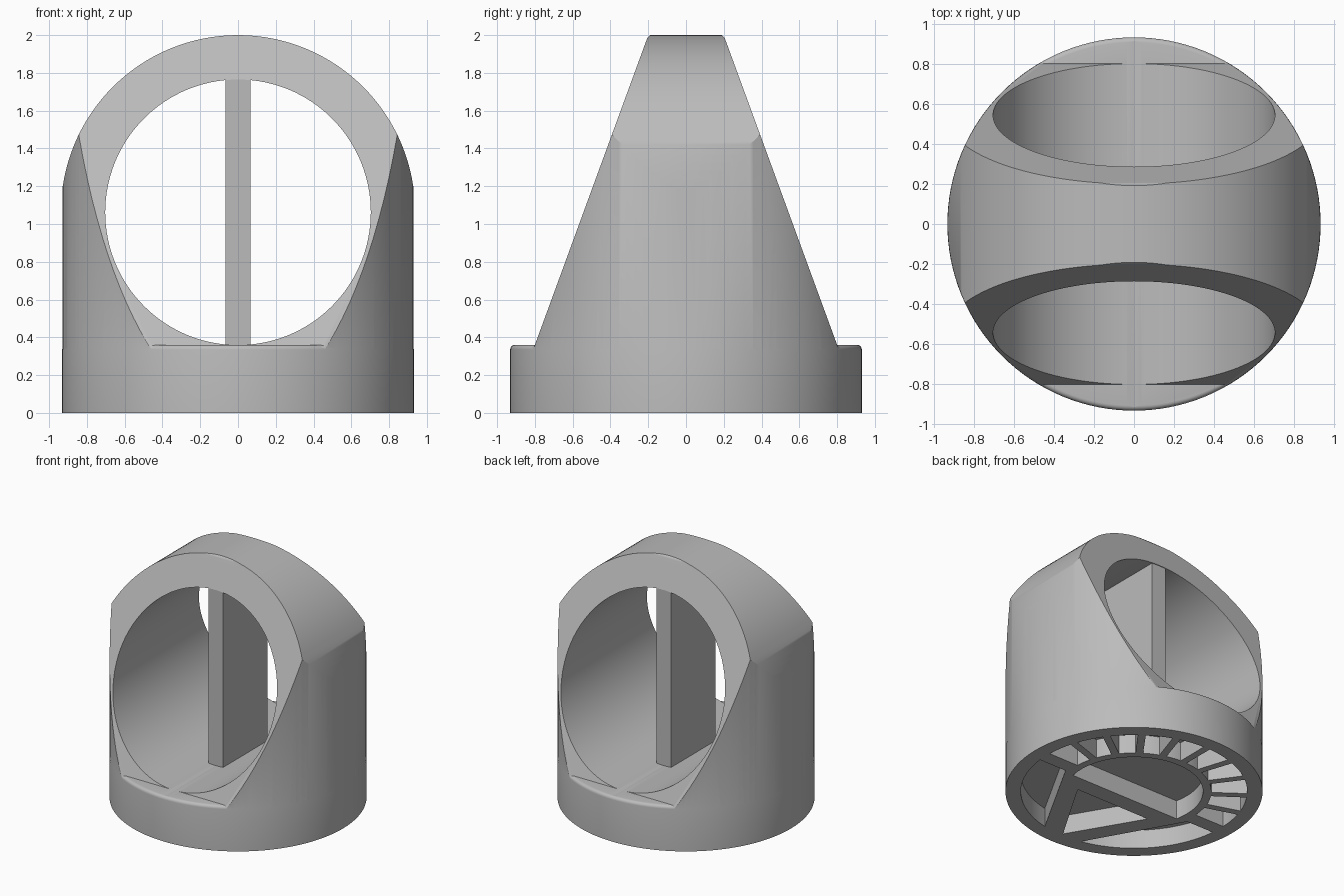
import bpy, bmesh
from math import sin, cos, radians, sqrt
from mathutils import Vector

cube = bpy.data.objects.get("Cube")
if cube:
    bpy.data.objects.remove(cube, do_unlink=True)

grey = bpy.data.materials.new("plain grey")
grey.use_nodes = True
grey.diffuse_color = (0.5, 0.5, 0.5, 1)
grey.node_tree.nodes["Principled BSDF"].inputs["Base Color"].default_value = (0.5, 0.5, 0.5, 1)

R = 0.93          # barrel radius
HOLE_Z = 1.062    # height of the tunnel axis


def arc(r, start, end, n, cx=0, cy=0):
    """Points along an arc, angles in degrees."""
    step = (end - start) / n
    return [(cx + r * cos(radians(start + i * step)),
             cy + r * sin(radians(start + i * step))) for i in range(n + 1)]


def circle(r, n, cx=0, cy=0):
    return arc(r, 0, 360, n, cx, cy)[:-1]


def prism(name, pts, axis, lo, hi):
    """Extrude a closed 2D profile along one axis."""
    place = {"x": lambda a, b, h: (h, a, b),
             "y": lambda a, b, h: (a, h, b),
             "z": lambda a, b, h: (a, b, h)}[axis]
    bm = bmesh.new()
    face = bm.faces.new([bm.verts.new(place(a, b, lo)) for a, b in pts])
    new = bmesh.ops.extrude_face_region(bm, geom=[face])["geom"]
    verts = [g for g in new if isinstance(g, bmesh.types.BMVert)]
    bmesh.ops.translate(bm, verts=verts, vec=Vector(place(0, 0, hi - lo)))
    return finish(name, bm)


def finish(name, bm):
    bmesh.ops.recalc_face_normals(bm, faces=bm.faces)
    mesh = bpy.data.meshes.new(name)
    bm.to_mesh(mesh)
    bm.free()
    mesh.materials.append(grey)
    obj = bpy.data.objects.new(name, mesh)
    bpy.context.collection.objects.link(obj)
    return obj


def combine(obj, tool, operation):
    """Apply a boolean and discard the tool."""
    mod = obj.modifiers.new(operation, "BOOLEAN")
    mod.operation, mod.object, mod.solver = operation, tool, "EXACT"
    bpy.context.view_layer.objects.active = obj
    bpy.ops.object.modifier_apply(modifier=mod.name)
    bpy.data.objects.remove(tool, do_unlink=True)


# Upper body: barrel trimmed by an arched front profile and a wedge side profile
body = prism("body", circle(R, 128), "z", 0.05, 2.1)
arch_r = 2 - HOLE_Z
arch = arc(arch_r, 0, 180, 64, 0, HOLE_Z) + [(-arch_r, 0), (arch_r, 0)]
combine(body, prism("arch_trim", arch, "y", -1.2, 1.2), "INTERSECT")
wedge = [(-0.93, 0.005), (0.93, 0.005), (0.205, 1.985), (0.19, 2.001), (0.18, 2.1),
         (-0.18, 2.1), (-0.19, 2.001), (-0.205, 1.985)]
combine(body, prism("wedge_trim", wedge, "x", -1.2, 1.2), "INTERSECT")

# Base disc with a rounded upper rim
bm = bmesh.new()
rim = [(R + 0.001, 0)] + arc(0.025, 0, 90, 5, R - 0.024, 0.335)
rings = [[bm.verts.new((x, y, z)) for x, y in circle(r, 128)] for r, z in rim]
for low, high in zip(rings, rings[1:]):
    for i in range(128):
        j = (i + 1) % 128
        bm.faces.new((low[i], low[j], high[j], high[i]))
bm.faces.new(rings[0])
bm.faces.new(rings[-1])
combine(body, finish("base_disc", bm), "UNION")

# Round tunnel from front to back
combine(body, prism("tunnel_cutter", circle(0.703, 128, 0, HOLE_Z), "y", -1.2, 1.2), "DIFFERENCE")

# Underside pockets: fan of cells, half disc, triangle and two side pockets
pockets = []
cells = 10
step = 180 / cells
for k in range(cells):
    a, b = k * step, (k + 1) * step
    pockets.append(arc(0.82, a + 2, b - 2, 6) + arc(0.56, b - 2.8, a + 2.8, 6))
pockets.append(arc(0.5, -12, 192, 48))
pockets.append([(-0.33, -0.24), (0.33, -0.24), (0, -0.8)])
side = arc(0.82, -78, -6, 24) + [(0.575, -0.086)]
pockets += [side, [(-x, y) for x, y in side]]
for pts in pockets:
    combine(body, prism("pocket_cutter", pts, "z", -0.1, 0.15), "DIFFERENCE")

# Upright divider plate in the tunnel
plate = [(-0.065, -0.28), (0.065, -0.28), (0.065, 0.28), (-0.065, 0.28)]
prism("divider_plate", plate, "z", 0.352, HOLE_Z + sqrt(0.703 ** 2 - 0.065 ** 2) + 0.005)

# Smooth the curved walls, keep edges sharp
bpy.ops.object.select_all(action="DESELECT")
body.select_set(True)
bpy.context.view_layer.objects.active = body
bpy.ops.object.shade_smooth_by_angle(angle=radians(30))
